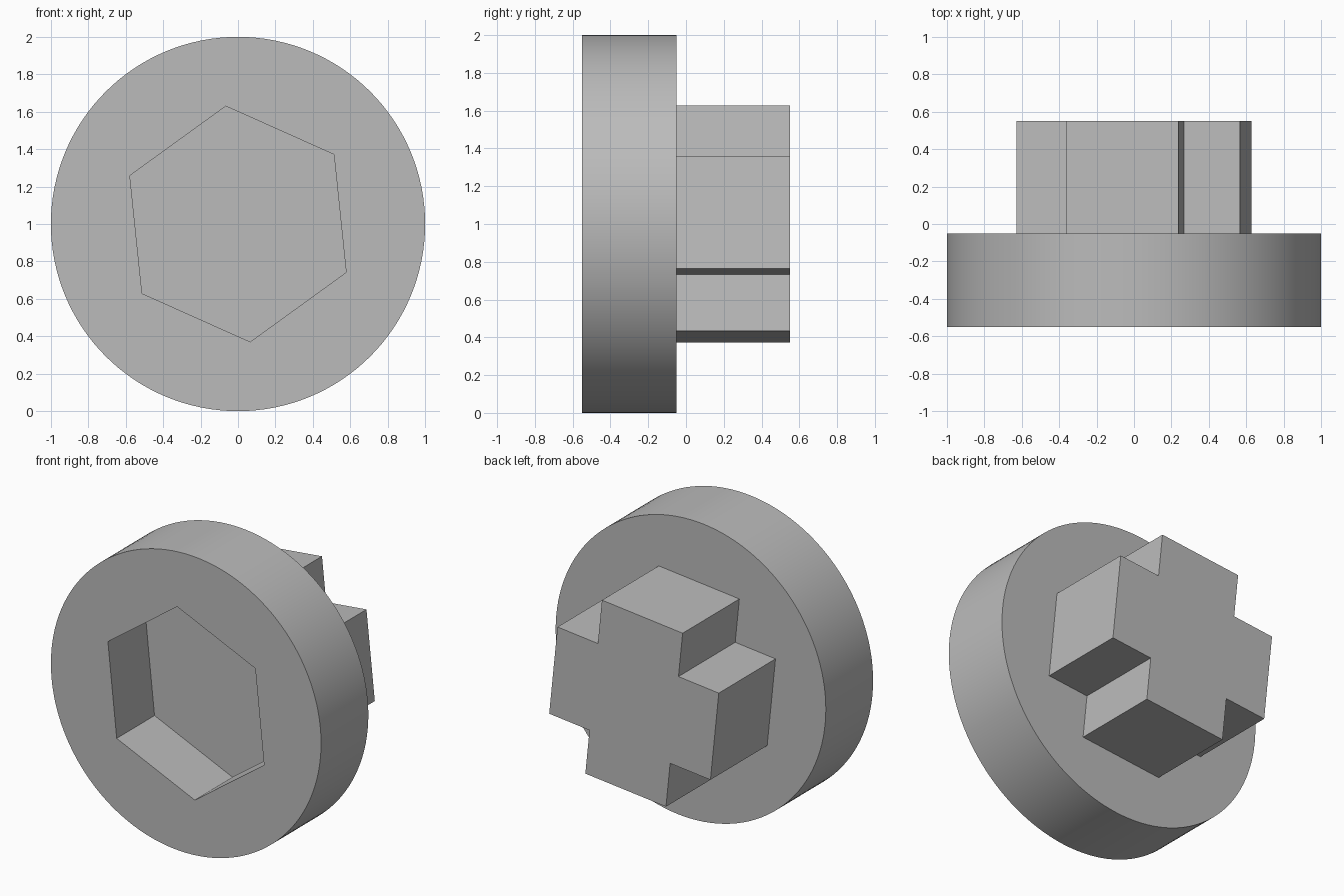
import bpy
import bmesh
from math import cos, sin, pi, radians
from mathutils import Matrix

if "Cube" in bpy.data.objects:
    bpy.data.objects.remove(bpy.data.objects["Cube"])

CENTRE_Z = 1.0
TWIST = radians(5.9)

grey = bpy.data.materials.new("plain_grey")
grey.use_nodes = True
colour = (0.5, 0.5, 0.5, 1)
grey.diffuse_color = colour
grey.node_tree.nodes["Principled BSDF"].inputs["Base Color"].default_value = colour


def ring(radius, sides, start=0.0):
    return [(radius * cos(start + 2 * pi * i / sides),
             radius * sin(start + 2 * pi * i / sides)) for i in range(sides)]


def prism(name, outline, y0, y1, twist=0.0):
    """Extrude an x-z outline from y0 to y1, turned about the y axis."""
    bm = bmesh.new()
    base = bm.faces.new([bm.verts.new((x, y0, z)) for x, z in outline])
    extruded = bmesh.ops.extrude_face_region(bm, geom=[base], use_keep_orig=True)
    moved = [v for v in extruded["geom"] if isinstance(v, bmesh.types.BMVert)]
    bmesh.ops.translate(bm, verts=moved, vec=(0, y1 - y0, 0))
    turn = Matrix.Translation((0, 0, CENTRE_Z)) @ Matrix.Rotation(-twist, 4, 'Y')
    bmesh.ops.transform(bm, matrix=turn, verts=bm.verts)
    bmesh.ops.recalc_face_normals(bm, faces=bm.faces)
    mesh = bpy.data.meshes.new(name)
    bm.to_mesh(mesh)
    bm.free()
    mesh.materials.append(grey)
    obj = bpy.data.objects.new(name, mesh)
    bpy.context.collection.objects.link(obj)
    return obj


# Round head with a hexagonal socket cut into its front
head = prism("round_head", ring(1.0, 128), -0.55, -0.05)
cutter = prism("socket_cutter", ring(0.633, 6, pi / 2), -0.7, -0.15, TWIST)
cutter.hide_render = True
cut = head.modifiers.new("hex_socket", 'BOOLEAN')
cut.operation = 'DIFFERENCE'
cut.solver = 'EXACT'
cut.object = cutter
bpy.ops.object.select_all(action='DESELECT')
head.select_set(True)
bpy.context.view_layer.objects.active = head
bpy.ops.object.modifier_apply(modifier=cut.name)
bpy.data.objects.remove(cutter)
bpy.ops.object.shade_smooth_by_angle(angle=radians(30))

# Cross-shaped plug on the back, one arm repeated around the centre
REACH, HALF = 0.6, 0.3
cross = []
for k in range(4):
    c, s = round(cos(k * pi / 2)), round(sin(k * pi / 2))
    for x, z in ((REACH, -HALF), (REACH, HALF), (HALF, HALF)):
        cross.append((c * x - s * z, s * x + c * z))
prism("cross_plug", cross, -0.05, 0.55, TWIST)
